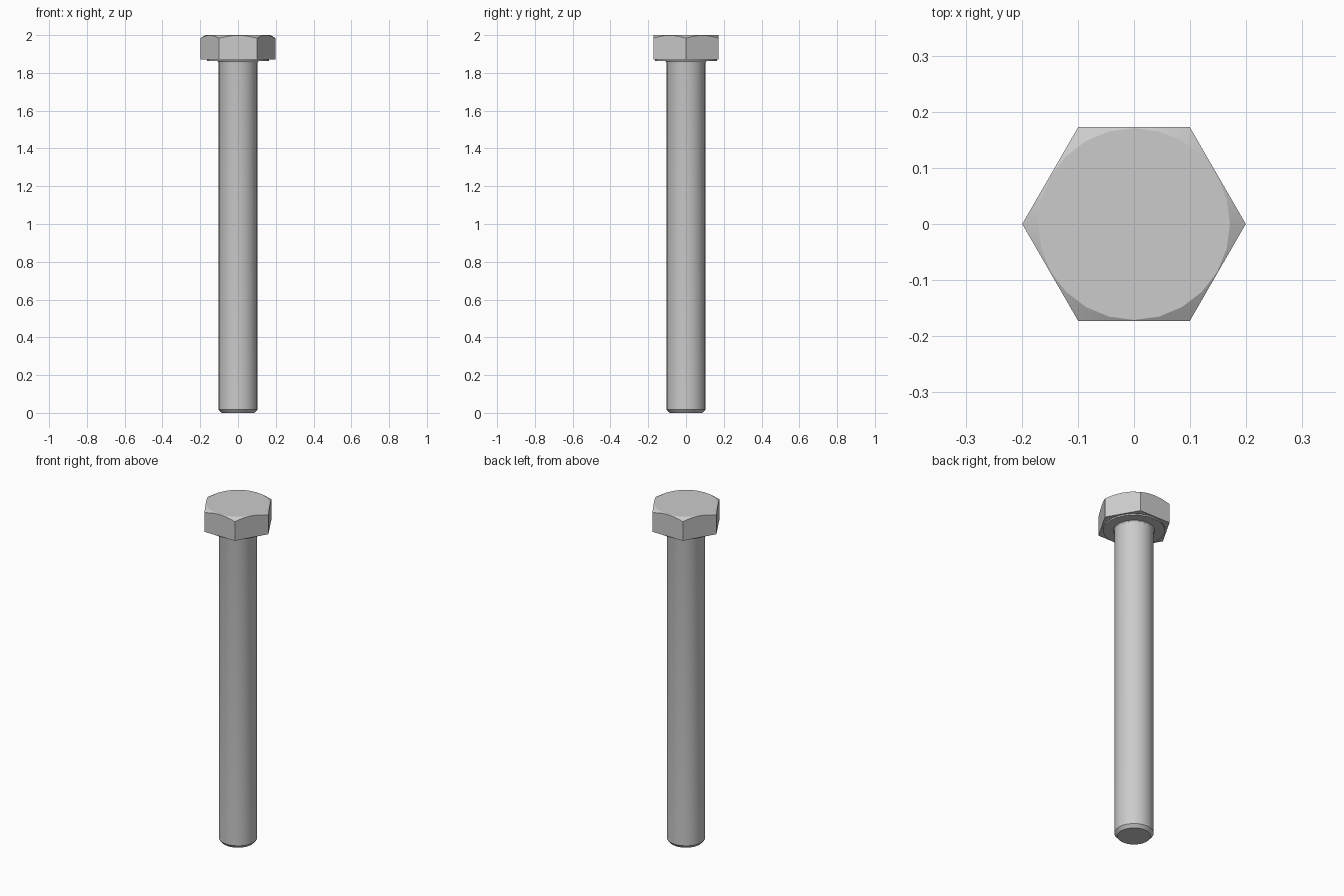
import bpy, bmesh
from math import cos, sin, pi, tan, radians

if "Cube" in bpy.data.objects:
    bpy.data.objects.remove(bpy.data.objects["Cube"])

SEGS = 24            # sides of every round section
FLAT = 0.1725        # centre to hexagon flat
TOP = 2.0
CROWN = 0.171        # radius of the flat circle on top


def circle(r, z):
    return [(r, z)] * SEGS


def hexagon(height):
    """Hexagon outline with corners on x, sampled at the round section's angles."""
    ring = []
    for i in range(SEGS):
        a = (2 * pi * i / SEGS) % (pi / 3) - pi / 6
        if a > pi / 6 - 1e-6:
            a = -pi / 6
        r = FLAT / cos(a)
        ring.append((r, height(r)))
    return ring


def loft(name, rings):
    """Skin a stack of rings and cap both ends."""
    bm = bmesh.new()
    loops = []
    for ring in rings:
        loops.append([bm.verts.new((r * cos(2 * pi * i / SEGS), r * sin(2 * pi * i / SEGS), z))
                      for i, (r, z) in enumerate(ring)])
    for lo, hi in zip(loops, loops[1:]):
        for i in range(SEGS):
            j = (i + 1) % SEGS
            bm.faces.new((lo[i], lo[j], hi[j], hi[i]))
    bm.faces.new(loops[0][::-1])
    bm.faces.new(loops[-1])
    bmesh.ops.recalc_face_normals(bm, faces=bm.faces)
    mesh = bpy.data.meshes.new(name)
    bm.to_mesh(mesh)
    bm.free()
    obj = bpy.data.objects.new(name, mesh)
    bpy.context.collection.objects.link(obj)
    bpy.context.view_layer.objects.active = obj
    obj.select_set(True)
    bpy.ops.object.shade_smooth_by_angle(angle=radians(25))
    return obj


# Chamfered tip and shank
shank = [circle(0.088, 0), circle(0.1035, 0.018), circle(0.1035, 1.85)]
# Fillet under the head, then the washer face
washer = [circle(0.105, 1.857), circle(0.110, 1.862), circle(0.164, 1.862), circle(0.164, 1.87)]
# Hexagonal head with a conical chamfer on its top corners
head = [hexagon(lambda r: 1.87),
        hexagon(lambda r: TOP - (r - CROWN) * tan(radians(30))),
        circle(CROWN, TOP)]

loft("hex_bolt", shank + washer + head)
